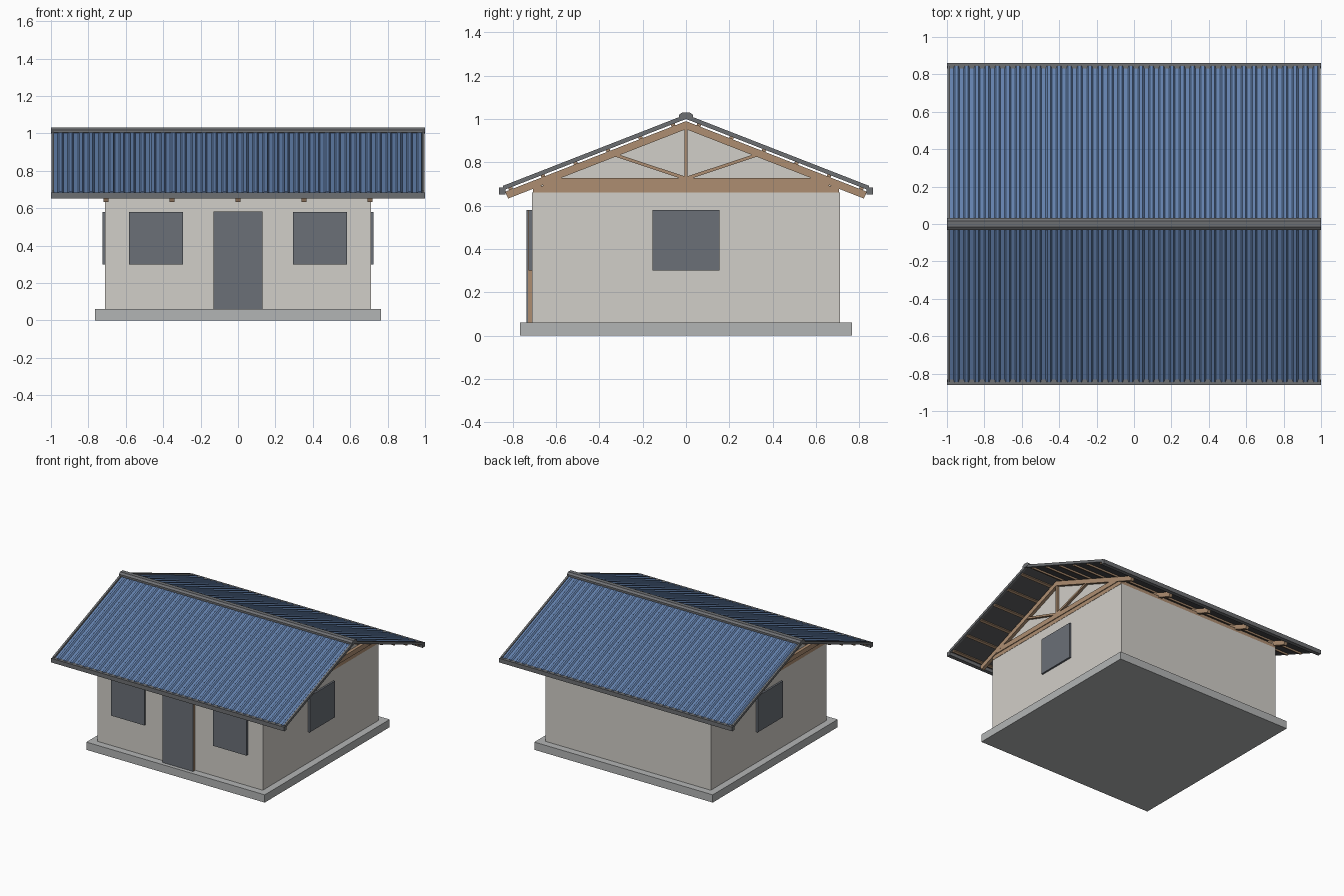
import bpy
import bmesh
from mathutils import Vector

cube = bpy.data.objects.get("Cube")
if cube:
    bpy.data.objects.remove(cube, do_unlink=True)


def material(name, r, g, b):
    m = bpy.data.materials.new(name)
    m.use_nodes = True
    m.diffuse_color = (r, g, b, 1)
    node = next(n for n in m.node_tree.nodes if n.type == 'BSDF_PRINCIPLED')
    node.inputs["Base Color"].default_value = (r, g, b, 1)
    return m


WALL = material("plaster", 0.64, 0.62, 0.58)
SLAB = material("concrete", 0.45, 0.46, 0.46)
BLUE = material("blue_sheet", 0.125, 0.22, 0.42)
UNDER = material("sheet_underside", 0.09, 0.09, 0.095)
TRIM = material("grey_trim", 0.155, 0.16, 0.17)
PANEL = material("slate_panel", 0.145, 0.16, 0.185)
WOOD = material("timber", 0.42, 0.27, 0.165)

SLOPE = 0.39       # roof rise per unit of run
RAFTER_TOP = 0.99  # height of the rafter tops at the ridge


def finish(name, bm, *mats):
    bmesh.ops.recalc_face_normals(bm, faces=bm.faces)
    me = bpy.data.meshes.new(name)
    bm.to_mesh(me)
    bm.free()
    for m in mats:
        me.materials.append(m)
    ob = bpy.data.objects.new(name, me)
    bpy.context.scene.collection.objects.link(ob)
    return ob


def prism(name, profile, x0, x1, mat):
    """Extrude a y-z outline from x0 to x1."""
    bm = bmesh.new()
    a = [bm.verts.new((x0, y, z)) for y, z in profile]
    b = [bm.verts.new((x1, y, z)) for y, z in profile]
    bm.faces.new(a)
    bm.faces.new(b)
    for i in range(len(a)):
        j = (i + 1) % len(a)
        bm.faces.new((a[i], a[j], b[j], b[i]))
    return finish(name, bm, mat)


def box(name, x0, x1, y0, y1, z0, z1, mat):
    return prism(name, [(y0, z0), (y1, z0), (y1, z1), (y0, z1)], x0, x1, mat)


def beam(name, p, q, thick, x, width, mat):
    """Timber between two y-z points."""
    p, q = Vector(p), Vector(q)
    d = (q - p).normalized() * thick / 2
    n = Vector((-d.y, d.x))
    prism(name, [p - n, q - n, q + n, p + n], x - width / 2, x + width / 2, mat)


# Base, walls and gable panels
box("floor_slab", -0.765, 0.765, -0.765, 0.765, 0, 0.06, SLAB)
box("walls", -0.71, 0.71, -0.71, 0.71, 0.06, 0.66, WALL)
for s, side in ((-1, "right"), (1, "left")):
    prism(side + "_gable", [(-0.7, 0.67), (0.7, 0.67), (0.7, 0.7), (0, 0.97), (-0.7, 0.7)],
          s * 0.685, s * 0.695, WALL)
    box(side + "_wall_plate", s * 0.66, s * 0.712, -0.705, 0.705, 0.66, 0.69, WOOD)
for s, side in ((-1, "front"), (1, "back")):
    box(side + "_wall_plate", -0.66, 0.66, s * 0.66, s * 0.705, 0.66, 0.69, WOOD)

# Door and windows
box("door_frame", -0.13, 0.13, -0.73, -0.7, 0.06, 0.58, WOOD)
box("door_panel", -0.131, 0.131, -0.736, -0.73, 0.06, 0.581, PANEL)
for s, side in ((-1, "right"), (1, "left")):
    box(side + "_front_window", s * 0.295, s * 0.582, -0.727, -0.7, 0.3, 0.58, PANEL)
    box(side + "_side_window", s * 0.7, s * 0.724, -0.155, 0.155, 0.3, 0.58, PANEL)

# Five roof trusses
for i in range(5):
    x = (i - 2) * 0.353
    tag = f"_{i + 1}"
    box("bottom_chord" + tag, x - 0.012, x + 0.012, -0.66, 0.66, 0.69, 0.727, WOOD)
    box("king_post" + tag, x - 0.01, x + 0.01, -0.007, 0.007, 0.72, 0.965, WOOD)
    for s, side in ((-1, "front"), (1, "back")):
        prism(side + "_rafter" + tag,
              [(0, RAFTER_TOP), (s * 0.835, RAFTER_TOP - SLOPE * 0.835),
               (s * 0.82, RAFTER_TOP - 0.037 - SLOPE * 0.82), (0, RAFTER_TOP - 0.037)],
              x - 0.0125, x + 0.0125, WOOD)
        beam(side + "_web" + tag, (s * 0.005, 0.727), (s * 0.345, 0.84), 0.015, x, 0.02, WOOD)


def ribbed_sheet(name, s, ribs=36, half=0.988, run=0.845):
    """Metal roof sheet with trapezoid ribs running down the slope."""
    bm = bmesh.new()
    pitch = 2 * half / ribs
    section = []
    for i in range(ribs):
        x = -half + i * pitch
        section += [(x, 0), (x + pitch * 0.4, 0), (x + pitch * 0.55, 0.011), (x + pitch * 0.85, 0.011)]
    section.append((half, 0))
    section += [(half, -0.005), (-half, -0.005)]
    rows = [[bm.verts.new((x, s * y, RAFTER_TOP + 0.017 - SLOPE * y + h)) for x, h in section]
            for y in (0, run)]
    n = len(section)
    for i in range(n):
        j = (i + 1) % n
        bm.faces.new((rows[0][i], rows[0][j], rows[1][j], rows[1][i]))
    bm.faces.new(rows[0])
    bm.faces.new(rows[1])
    bmesh.ops.recalc_face_normals(bm, faces=bm.faces)
    for f in bm.faces:
        f.material_index = 1 if f.normal.z < -0.5 else 0
    finish(name, bm, BLUE, UNDER)


# Roof sheets, purlins, verge trims and gutters
for s, side in ((-1, "front"), (1, "back")):
    ribbed_sheet(side + "_roof_sheet", s)
    for k in range(6):
        y = 0.06 + k * 0.15
        z = RAFTER_TOP - SLOPE * y
        beam(f"{side}_purlin_{k + 1}", (s * (y - 0.009), z + 0.006 + SLOPE * 0.009),
             (s * (y + 0.009), z + 0.006 - SLOPE * 0.009), 0.012, 0, 1.97, WOOD)
    for t, end in ((-1, "right"), (1, "left")):
        prism(f"{side}_{end}_verge_trim",
              [(0, RAFTER_TOP + 0.01), (0, RAFTER_TOP + 0.031),
               (s * 0.845, RAFTER_TOP + 0.031 - SLOPE * 0.845),
               (s * 0.845, RAFTER_TOP + 0.01 - SLOPE * 0.845)],
              t * 0.983, t * 0.998, TRIM)
    box(side + "_gutter", -1, 1, s * 0.832, s * 0.862, 0.652, 0.684, TRIM)

# Ridge cap
prism("ridge_cap", [(-0.032, 1.004), (-0.032, 1.019), (-0.016, 1.031), (0.016, 1.031),
                    (0.032, 1.019), (0.032, 1.004), (0, 1.0)], -1, 1, TRIM)
